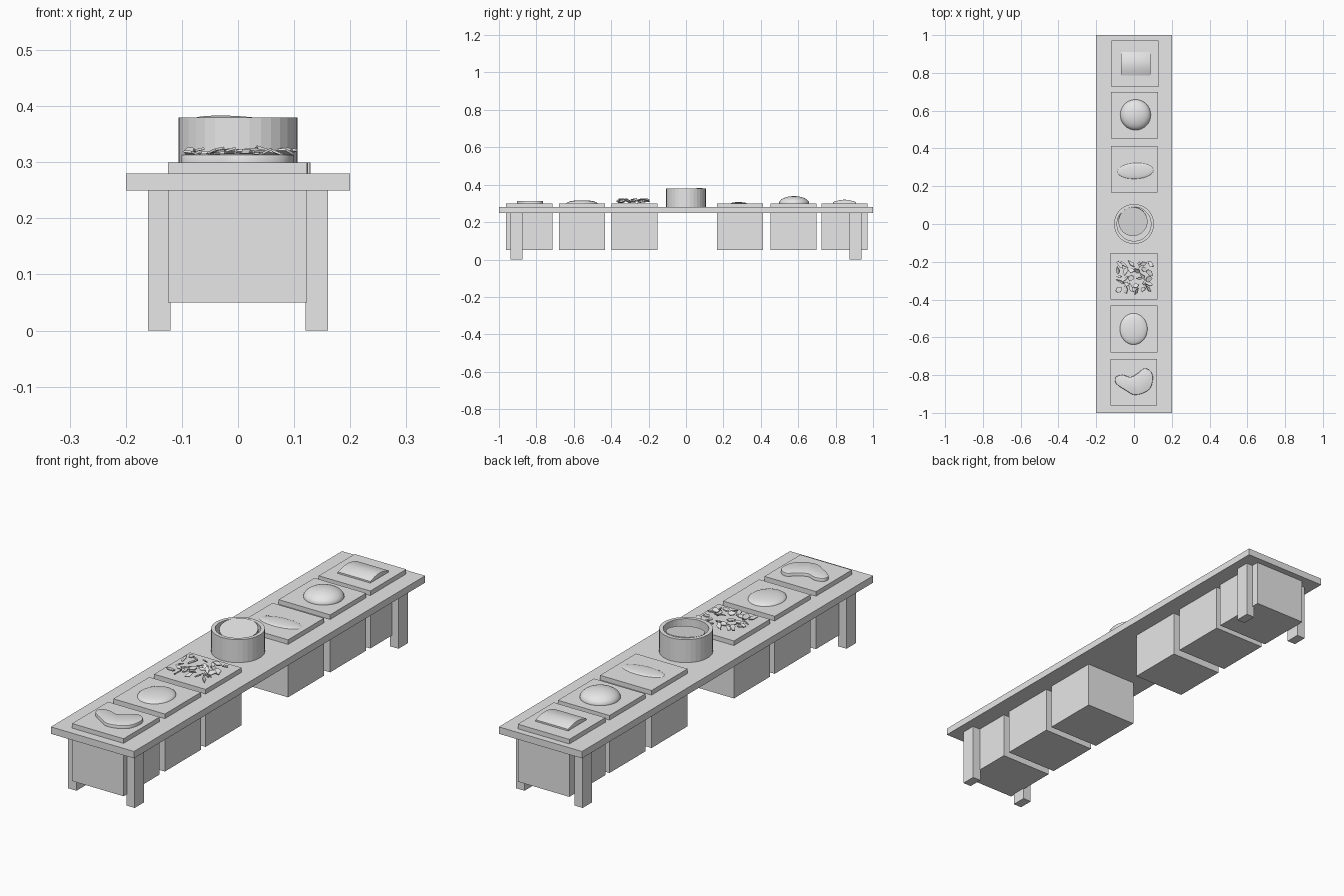
import bpy, bmesh, math, random
from mathutils import Vector, Matrix

cube = bpy.data.objects.get("Cube")
if cube:
    bpy.data.objects.remove(cube, do_unlink=True)

grey = bpy.data.materials.new("plain grey")
grey.use_nodes = True
grey.diffuse_color = (0.8, 0.8, 0.8, 1)
grey.node_tree.nodes["Principled BSDF"].inputs["Base Color"].default_value = (0.8, 0.8, 0.8, 1)


def finish(name, bm, smooth=False):
    """Turn a bmesh into a named object."""
    bmesh.ops.recalc_face_normals(bm, faces=bm.faces[:])
    mesh = bpy.data.meshes.new(name)
    bm.to_mesh(mesh)
    bm.free()
    mesh.materials.append(grey)
    obj = bpy.data.objects.new(name, mesh)
    bpy.context.collection.objects.link(obj)
    if smooth:
        bpy.ops.object.select_all(action='DESELECT')
        obj.select_set(True)
        bpy.context.view_layer.objects.active = obj
        bpy.ops.object.shade_smooth_by_angle(angle=math.radians(35))
    return obj


def box(name, center, size):
    bm = bmesh.new()
    bmesh.ops.create_cube(bm, size=1, matrix=Matrix.Translation(center) @ Matrix.Diagonal((*size, 1)))
    return finish(name, bm)


def prism(points, offset):
    """Extrude a closed outline along an offset."""
    bm = bmesh.new()
    face = bm.faces.new([bm.verts.new(p) for p in points])
    out = bmesh.ops.extrude_face_region(bm, geom=[face])
    verts = [v for v in out["geom"] if isinstance(v, bmesh.types.BMVert)]
    bmesh.ops.translate(bm, verts=verts, vec=offset)
    return bm


def dome(name, center, radii, turn=0):
    bm = bmesh.new()
    bmesh.ops.create_uvsphere(bm, u_segments=32, v_segments=16, radius=1,
                              matrix=Matrix.Translation(center) @ Matrix.Rotation(turn, 4, 'Z')
                              @ Matrix.Diagonal((*radii, 1)))
    return finish(name, bm, True)


# Table
box("table_top", (0, 0, 0.265), (0.4, 2, 0.03))
for sx, side in ((-1, "right"), (1, "left")):
    for sy, end in ((-1, "front"), (1, "back")):
        box(f"{end}_{side}_leg", (sx * 0.14, sy * 0.906, 0.126), (0.04, 0.064, 0.252))

# Pedestal blocks that pass through the table top
SHELF = 0.3
for i, (x, y) in enumerate(((-0.001, -0.838), (0, -0.556), (0, -0.276),
                            (0.001, 0.289), (0.003, 0.575), (0.005, 0.848))):
    box(f"pedestal_{i + 1}", (x, y, 0.175), (0.248, 0.247, 0.25))

# Curved bean-shaped slab
loop = [(-.098, -.812), (-.094, -.846), (-.04, -.883), (0, -.904), (.048, -.896), (.088, -.866),
        (.1, -.81), (.084, -.775), (.052, -.765), (.024, -.787), (-.018, -.81), (-.062, -.798)]
points = [Vector(p) for p in loop]
outline = []
for i, b in enumerate(points):
    a, c, d = points[i - 1], points[(i + 1) % len(points)], points[(i + 2) % len(points)]
    for t in (0, 0.25, 0.5, 0.75):
        p = (2 * b + (c - a) * t + (2 * a - 5 * b + 4 * c - d) * t**2
             + (3 * b - a - 3 * c + d) * t**3) / 2
        outline.append((p.x, p.y, SHELF))
bm = prism(outline, (0, 0, 0.014))
rim = [e for e in bm.edges if all(v.co.z > SHELF + 0.01 for v in e.verts)]
bmesh.ops.bevel(bm, geom=rim, offset=0.004, segments=2, affect='EDGES', profile=0.5)
finish("bean_slab", bm, True)

# Low oval loaf, ball and long flat loaf
dome("oval_loaf", (-0.002, -0.556, SHELF), (0.073, 0.083, 0.017))
dome("round_bun", (0.008, 0.578, SHELF), (0.081, 0.081, 0.039))
dome("long_flat_loaf", (0.008, 0.281, SHELF), (0.095, 0.042, 0.007), 0.05)

# Scattered broken flakes
random.seed(11)
bm = bmesh.new()
for i in range(30):
    x = -0.08 + 0.033 * (i % 6) + random.uniform(-0.012, 0.012)
    y = -0.35 + 0.034 * (i // 6) + random.uniform(-0.012, 0.012)
    count = random.choice((4, 5))
    long, wide = random.uniform(0.015, 0.026), random.uniform(0.007, 0.016)
    poly = []
    for k in range(count):
        a = math.tau * (k + random.uniform(-0.2, 0.2)) / count
        poly.append((long * math.cos(a), wide * math.sin(a), 0))
    flake = prism(poly, (0, 0, 0.004))
    place = (Matrix.Translation((x, y, SHELF + random.uniform(0.006, 0.02)))
             @ Matrix.Rotation(random.uniform(0, math.tau), 4, 'Z')
             @ Matrix.Rotation(random.uniform(-0.6, 0.6), 4, 'X')
             @ Matrix.Rotation(random.uniform(-0.4, 0.4), 4, 'Y'))
    flake.transform(place)
    part = bpy.data.meshes.new("flake")
    flake.to_mesh(part)
    flake.free()
    bm.from_mesh(part)
    bpy.data.meshes.remove(part)
finish("broken_flakes", bm)

# Pillow-shaped loaf with an arched top
arch = [(-0.07, 0.785, SHELF)]
for k in range(13):
    t = k / 12
    arch.append((-0.07, 0.785 + 0.125 * t, SHELF + 0.007 + 0.013 * math.sin(math.pi * t)))
arch.append((-0.07, 0.91, SHELF))
bm = prism(arch, (0.157, 0, 0))
ends = [e for e in bm.edges if e.calc_length() < 0.1 and all(v.co.z > SHELF + 0.005 for v in e.verts)]
bmesh.ops.bevel(bm, geom=ends, offset=0.003, segments=2, affect='EDGES', profile=0.5)
finish("pillow_loaf", bm, True)

# Round open pot: a profile spun about z
profile = [(0, 0.28), (0.106, 0.28), (0.106, 0.38), (0.09, 0.38), (0.09, 0.295), (0, 0.295)]
bm = bmesh.new()
verts = [bm.verts.new((r, 0, z)) for r, z in profile]
edges = [bm.edges.new(pair) for pair in zip(verts, verts[1:])]
bmesh.ops.spin(bm, geom=verts + edges, cent=(0, 0, 0), axis=(0, 0, 1), angle=math.tau, steps=32)
bmesh.ops.remove_doubles(bm, verts=bm.verts[:], dist=0.0005)
finish("round_pot", bm)

# Tilted disc resting inside the pot
bm = bmesh.new()
bmesh.ops.create_cone(bm, cap_ends=True, segments=32, radius1=0.077, radius2=0.077, depth=0.02,
                      matrix=Matrix.Translation((-0.006, 0.014, 0.362)) @ Matrix.Rotation(0.14, 4, 'X')
                      @ Matrix.Rotation(0.05, 4, 'Y'))
finish("tilted_disc", bm, True)
